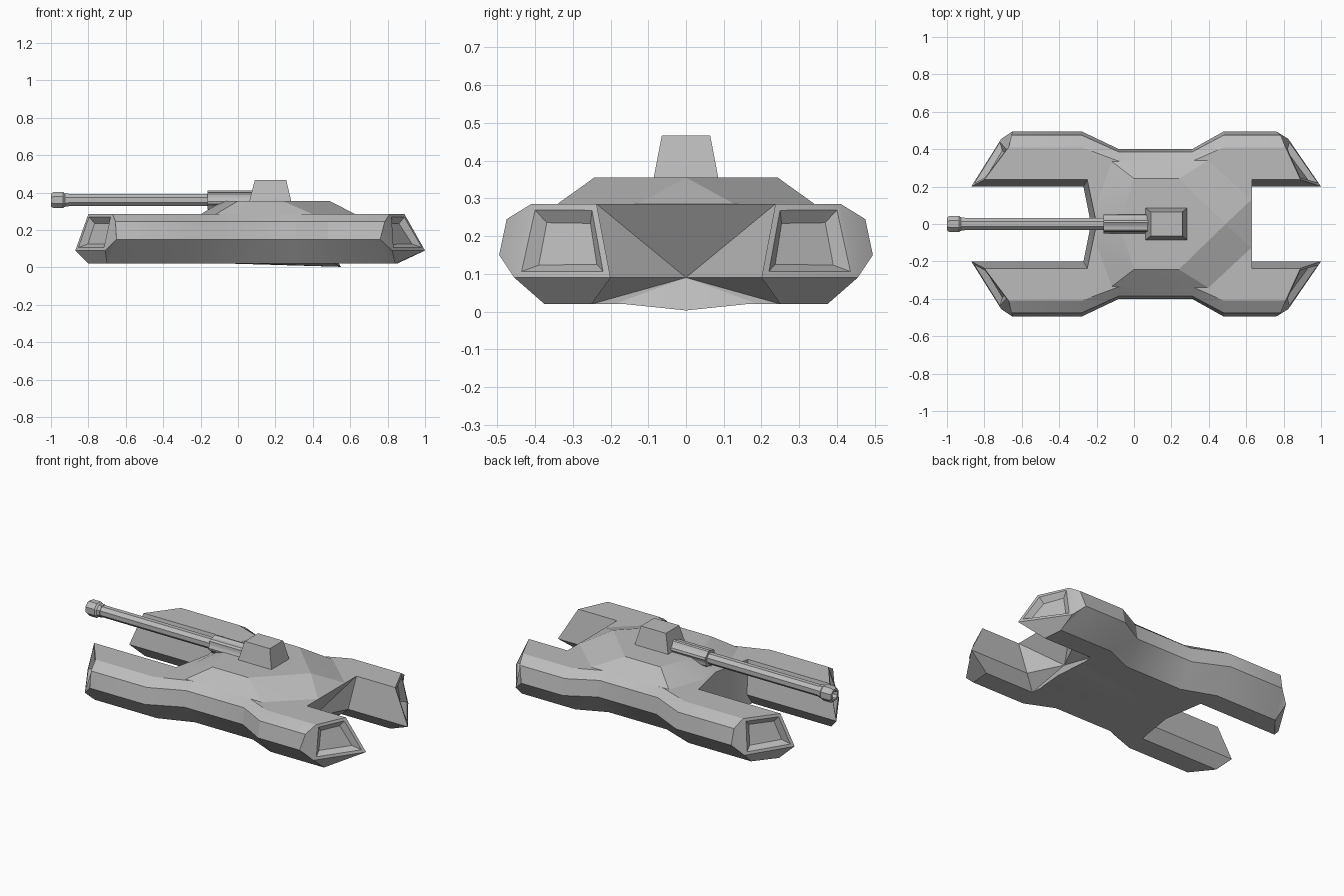
import bpy, bmesh, math
from mathutils import Matrix, Vector

cube = bpy.data.objects.get("Cube")
if cube:
    bpy.data.objects.remove(cube, do_unlink=True)

grey = bpy.data.materials.new("hull_grey")
grey.use_nodes = True
COLOUR = (0.5, 0.5, 0.5, 1)
grey.diffuse_color = COLOUR
grey.node_tree.nodes["Principled BSDF"].inputs["Base Color"].default_value = COLOUR


def finish(name, bm, angle=25):
    bmesh.ops.recalc_face_normals(bm, faces=bm.faces)
    mesh = bpy.data.meshes.new(name)
    bm.to_mesh(mesh)
    bm.free()
    mesh.materials.append(grey)
    obj = bpy.data.objects.new(name, mesh)
    bpy.context.collection.objects.link(obj)
    bpy.ops.object.select_all(action='DESELECT')
    obj.select_set(True)
    bpy.context.view_layer.objects.active = obj
    bpy.ops.object.shade_smooth_by_angle(angle=math.radians(angle))
    return obj


def mirror_y(bm, merge):
    bmesh.ops.mirror(bm, geom=bm.verts[:] + bm.edges[:] + bm.faces[:],
                     matrix=Matrix.Identity(4), merge_dist=merge, axis='Y')


def loft(bm, rings, closed=True):
    loops = [[bm.verts.new(p) for p in ring] for ring in rings]
    n = len(loops[0])
    for a, b in zip(loops, loops[1:]):
        for i in range(n if closed else n - 1):
            j = (i + 1) % n
            bm.faces.new((a[i], a[j], b[j], b[i]))
    return loops


def hull_of(name, points):
    bm = bmesh.new()
    for p in points:
        bm.verts.new(p)
    bmesh.ops.convex_hull(bm, input=bm.verts[:])
    bmesh.ops.dissolve_limit(bm, angle_limit=0.01, verts=bm.verts[:], edges=bm.edges[:])
    return finish(name, bm, 15)


def both(points):
    return [(x, s * y, z) for x, y, z in points for s in (1, -1)]


# Side pods: seven-sided section, pinched at the waist, with angled recessed ends
WIDE = [(.237, .285), (.41, .285), (.475, .245), (.495, .15), (.375, .02), (.25, .02), (.2, .09)]
WAIST = [(.237, .285), (.335, .285), (.385, .245), (.40, .15), (.30, .02), (.25, .02), (.2, .09)]
FRONT_X = [-.80, -.67, -.655, -.65, -.70, -.80, -.87]
REAR_X = [.89, .81, .785, .76, .84, .85, 1.0]


def section(xs, shape):
    return [(x, y, z) for x, (y, z) in zip(xs, shape)]


bm = bmesh.new()
stations = [section(FRONT_X, WIDE), section([-.28] * 7, WIDE), section([-.08] * 7, WAIST),
            section([.31] * 7, WAIST), section([.48] * 7, WIDE), section(REAR_X, WIDE)]
loops = loft(bm, stations)
caps = []
for ring, x in ((loops[0], -.71), (loops[-1], .825)):
    corner = bm.verts.new((x, .455, .09))
    p = ring
    caps.append(bm.faces.new((p[0], p[1], corner, p[6])))
    bm.faces.new((p[1], p[2], p[3], corner))
    bm.faces.new((p[3], p[4], corner))
    bm.faces.new((p[4], p[5], p[6], corner))
bmesh.ops.recalc_face_normals(bm, faces=bm.faces)
bmesh.ops.inset_individual(bm, faces=caps, thickness=.017, use_even_offset=True)
bmesh.ops.inset_individual(bm, faces=caps, thickness=.027, depth=-.03, use_even_offset=True)
mirror_y(bm, 0)
finish("side_pods", bm)

# Centre hull between the pods, hollowed at the rear
SHAPE = [(0, .285), (.237, .285), (.2, .09), (.25, .02), (0, .02)]
bm = bmesh.new()
a, b = loft(bm, [section([-.2, -.25, -.27, -.27, -.23], SHAPE),
                 section([.63, .63, .60, .52, .50], SHAPE)], closed=False)
mid = bm.verts.new((.50, 0, .09))
for i in range(4):
    bm.faces.new((mid, b[i], b[i + 1]))
bm.faces.new(a)
mirror_y(bm, .0005)
finish("centre_hull", bm)

# Shallow keel under the rear
hull_of("keel", [(-.03, 0, .02), (.55, 0, .003), (.50, 0, .09)] + both([(.1, .1, .02), (.50, .26, .03)]))

# Faceted turret base
hull_of("turret_base", [(-.08, 0, .355), (.49, 0, .355)] + both(
    [(0, .243, .355), (.24, .243, .355), (-.12, .335, .284), (.40, .342, .284),
     (.628, .13, .284), (-.2, .12, .284)]))

# Cupola
hull_of("cupola", both([(.06, .086, .352), (.285, .086, .352), (.09, .064, .467), (.258, .064, .467)]))


# Gun parts turned around the x axis
def turned(name, profile, sides, flute=1.0):
    bm = bmesh.new()
    rings = []
    for x, r in profile:
        ring = []
        for i in range(sides):
            t = math.tau * (i + .5) / sides
            k = r * (flute if i % 4 > 1 else 1)
            ring.append(Vector((x, k * math.cos(t), .36 + k * math.sin(t))))
        rings.append(ring)
    loops = loft(bm, rings)
    bm.faces.new(loops[0])
    bm.faces.new(loops[-1])
    finish(name, bm)


turned("gun_barrel", [(-.92, .034), (-.10, .034)], 8)
turned("barrel_sleeve", [(-.163, .052), (.10, .052)], 24, .86)
turned("muzzle", [(-.96, .022), (-1.0, .026), (-1.0, .038), (-.985, .047),
                  (-.935, .047), (-.925, .038), (-.905, .038)], 8)
